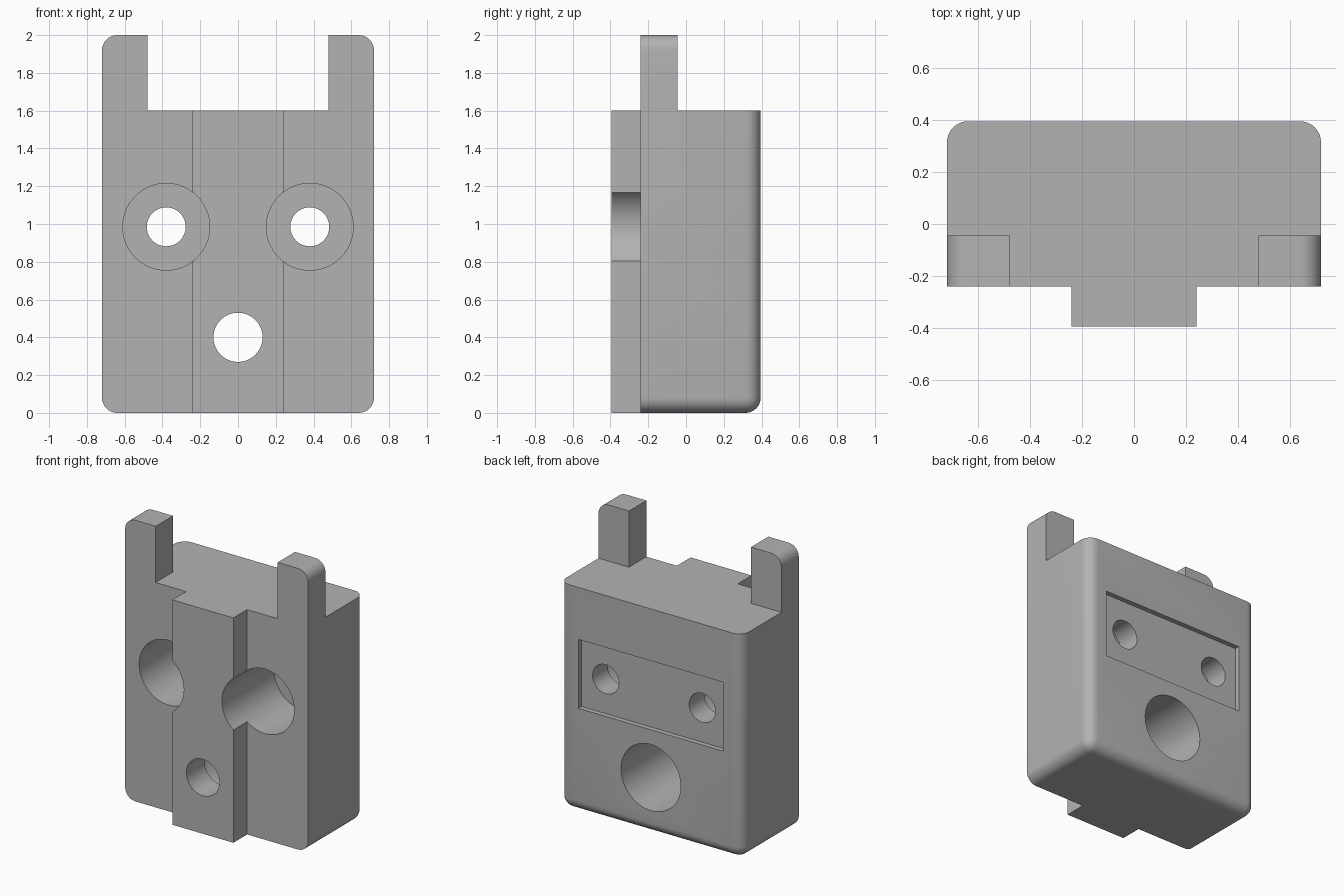
import bpy
import bmesh
from math import pi
from mathutils import Matrix, Vector

default = bpy.data.objects.get("Cube")
if default:
    bpy.data.objects.remove(default, do_unlink=True)

HALF_W = 0.72                 # half width of the block
FRONT, BACK = -0.24, 0.395    # main block depth
RIB_FRONT = -0.395
TOP = 1.6
ROUND = 0.08

grey = bpy.data.materials.new("plain grey")
grey.use_nodes = True
colour = (0.45, 0.45, 0.45, 1)
grey.diffuse_color = colour
grey.node_tree.nodes["Principled BSDF"].inputs["Base Color"].default_value = colour


def finish(bm, name):
    mesh = bpy.data.meshes.new(name)
    bm.to_mesh(mesh)
    bm.free()
    mesh.materials.append(grey)
    obj = bpy.data.objects.new(name, mesh)
    bpy.context.collection.objects.link(obj)
    return obj


def box(name, low, high, rounded=None):
    """Box between two corners; rounded(midpoint) picks the edges to round."""
    low, high = Vector(low), Vector(high)
    bm = bmesh.new()
    bmesh.ops.create_cube(bm, size=1)
    for v in bm.verts:
        v.co = Vector([l + (c + 0.5) * (h - l) for l, h, c in zip(low, high, v.co)])
    if rounded:
        edges = [e for e in bm.edges
                 if rounded((e.verts[0].co + e.verts[1].co) / 2)]
        bmesh.ops.bevel(bm, geom=edges, offset=ROUND, segments=8,
                        profile=0.5, affect='EDGES', clamp_overlap=True)
    return finish(bm, name)


def bore(name, x, z, radius, y0, y1):
    """Cylinder along the depth axis, used for cutting."""
    bm = bmesh.new()
    place = Matrix.Translation((x, (y0 + y1) / 2, z)) @ Matrix.Rotation(pi / 2, 4, 'X')
    bmesh.ops.create_cone(bm, cap_ends=True, segments=64, radius1=radius,
                          radius2=radius, depth=y1 - y0, matrix=place)
    return finish(bm, name)


def combine(target, tool, operation):
    """Apply an exact boolean and remove the helper."""
    mod = target.modifiers.new(operation.title(), 'BOOLEAN')
    mod.operation, mod.solver, mod.object = operation, 'EXACT', tool
    tool.hide_render = True
    bpy.context.view_layer.objects.active = target
    bpy.ops.object.modifier_apply(modifier=mod.name)
    bpy.data.objects.remove(tool, do_unlink=True)


# Main block: rounded at the back uprights and around the underside
def block_edges(m):
    upright = m.y > BACK - 0.01 and abs(m.x) > HALF_W - 0.01
    underside = m.z < 0.01 and m.y > FRONT + 0.01
    return upright or underside


block = box("mounting_block", (-HALF_W, FRONT, 0), (HALF_W, BACK, TOP), block_edges)

# Rib down the middle of the front
combine(block, box("front_rib", (-0.24, RIB_FRONT, 0), (0.24, FRONT, TOP)), 'UNION')

# Prongs on the two top corners, rounded on the outside
for side in (-1, 1):
    x0, x1 = sorted((side * 0.48, side * HALF_W))
    prong = box("top_prong", (x0, FRONT, TOP), (x1, -0.045, 2),
                lambda m: m.z > 1.99 and side * m.x > HALF_W - 0.01)
    combine(block, prong, 'UNION')

# Shallow rectangular recess in the back
combine(block, box("back_recess", (-0.57, BACK - 0.035, 0.74), (0.57, 0.6, 1.23)),
        'DIFFERENCE')

# Upper pair of holes, counterbored from the front
for x in (-0.38, 0.38):
    combine(block, bore("upper_hole", x, 0.985, 0.103, -0.6, 0.6), 'DIFFERENCE')
    combine(block, bore("upper_counterbore", x, 0.985, 0.23, -0.6, 0.19), 'DIFFERENCE')

# Lower hole, counterbored from the back
combine(block, bore("lower_hole", 0, 0.4, 0.13, -0.6, 0.6), 'DIFFERENCE')
combine(block, bore("lower_counterbore", 0, 0.4, 0.235, -0.19, 0.6), 'DIFFERENCE')

# Tidy flat faces, then smooth the rounded ones
bm = bmesh.new()
bm.from_mesh(block.data)
bmesh.ops.remove_doubles(bm, verts=bm.verts, dist=0.0001)
bmesh.ops.dissolve_limit(bm, angle_limit=0.01, verts=bm.verts, edges=bm.edges)
bm.to_mesh(block.data)
bm.free()

bpy.ops.object.select_all(action='DESELECT')
block.select_set(True)
bpy.context.view_layer.objects.active = block
bpy.ops.object.shade_smooth_by_angle(angle=0.6)
